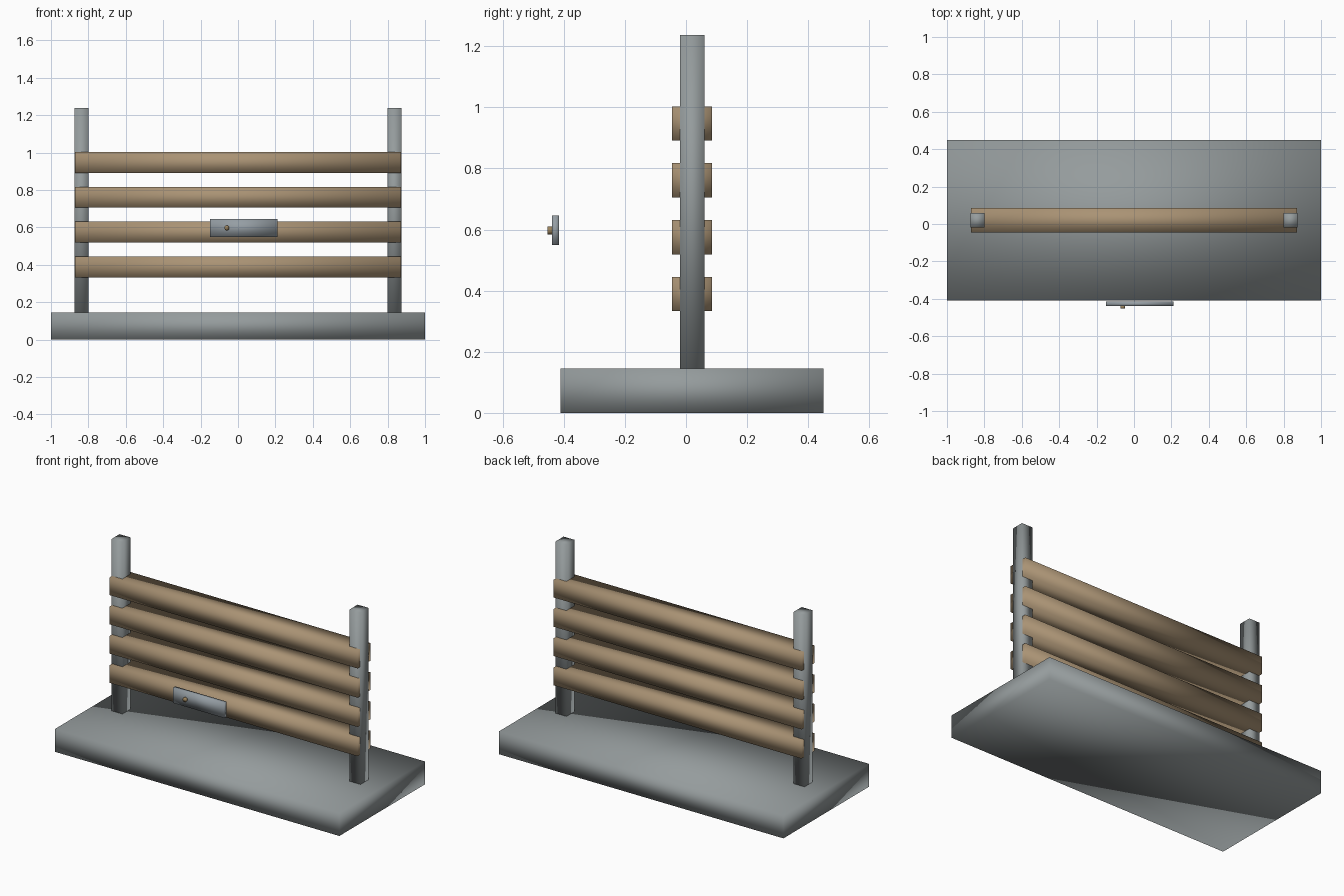
import bpy
import bmesh
from mathutils import Matrix, Vector

cube = bpy.data.objects.get("Cube")
if cube:
    bpy.data.objects.remove(cube, do_unlink=True)


def material(name, colour):
    mat = bpy.data.materials.new(name)
    mat.use_nodes = True
    mat.diffuse_color = (*colour, 1)
    mat.node_tree.nodes["Principled BSDF"].inputs["Base Color"].default_value = (*colour, 1)
    return mat


METAL = material("grey metal", (0.30, 0.33, 0.335))
WOOD = material("tan wood", (0.40, 0.29, 0.175))
STEEL = material("steel plate", (0.30, 0.34, 0.37))
BRONZE = material("bronze", (0.33, 0.23, 0.11))


def finish(name, bm, mat):
    """Turn a bmesh into a fully smooth-shaded object."""
    for face in bm.faces:
        face.smooth = True
    mesh = bpy.data.meshes.new(name)
    bm.to_mesh(mesh)
    bm.free()
    mesh.materials.append(mat)
    obj = bpy.data.objects.new(name, mesh)
    bpy.context.collection.objects.link(obj)
    return obj


def box(name, low, high, mat):
    low, high = Vector(low), Vector(high)
    bm = bmesh.new()
    bmesh.ops.create_cube(bm, size=1, matrix=Matrix.Translation((low + high) / 2)
                          @ Matrix.Diagonal((*(high - low), 1)))
    return finish(name, bm, mat)


# Base slab
box("base", (-1, -0.41, 0), (1, 0.45, 0.145), METAL)

# Upright posts
for side, x in (("left", 0.837), ("right", -0.837)):
    box(side + "_post", (x - 0.038, -0.02, 0.14), (x + 0.038, 0.06, 1.237), METAL)

# Thick horizontal slats running through the posts
for i in range(4):
    z = 0.333 + i * 0.186
    box(f"slat_{i + 1}", (-0.872, -0.045, z), (0.872, 0.085, z + 0.112), WOOD)

# Latch plate in front of the slats, with a small round stud
box("latch_plate", (-0.15, -0.439, 0.549), (0.21, -0.415, 0.645), STEEL)
bm = bmesh.new()
bmesh.ops.create_cone(bm, cap_ends=True, segments=16, radius1=0.013, radius2=0.013, depth=0.018,
                      matrix=Matrix.Translation((-0.06, -0.444, 0.597))
                      @ Matrix.Rotation(1.5708, 4, "X"))
finish("latch_stud", bm, BRONZE)
